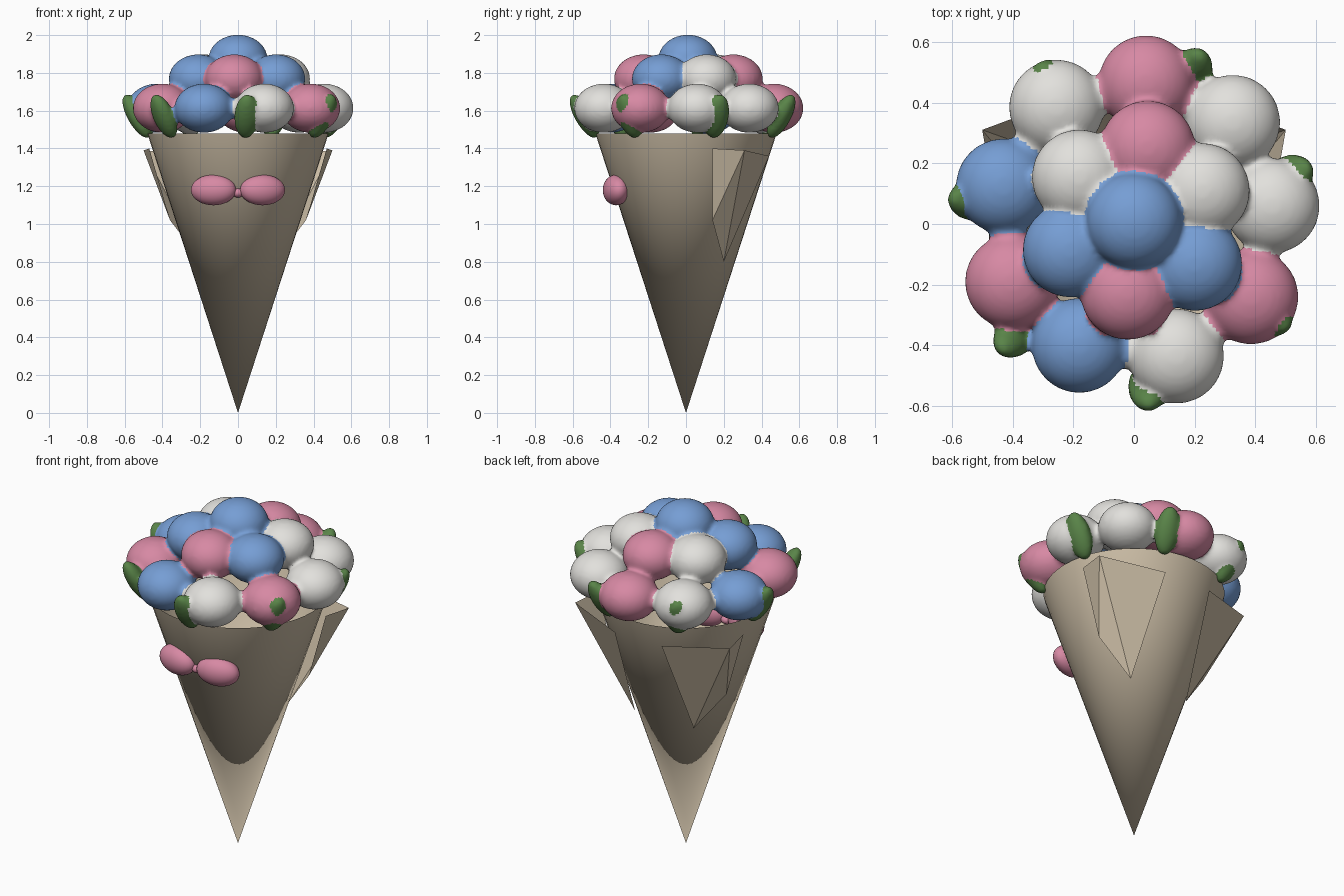
import bpy, bmesh, math
from mathutils import Vector, Matrix

if "Cube" in bpy.data.objects:
    bpy.data.objects.remove(bpy.data.objects["Cube"])


def material(name, rgb):
    m = bpy.data.materials.new(name)
    m.diffuse_color = (*rgb, 1)
    m.use_nodes = True
    m.node_tree.nodes["Principled BSDF"].inputs["Base Color"].default_value = m.diffuse_color
    return m


PAPER = material("kraft paper", (0.60, 0.51, 0.38))
BLUE = material("blue petals", (0.18, 0.34, 0.66))
PINK = material("pink petals", (0.68, 0.25, 0.37))
WHITE = material("white petals", (0.76, 0.75, 0.72))
GREEN = material("leaf green", (0.10, 0.23, 0.065))


def make_object(name, bm, mats, smooth=True):
    me = bpy.data.meshes.new(name)
    bmesh.ops.recalc_face_normals(bm, faces=bm.faces)
    bm.to_mesh(me)
    bm.free()
    for m in mats:
        me.materials.append(m)
    for p in me.polygons:
        p.use_smooth = smooth
    ob = bpy.data.objects.new(name, me)
    bpy.context.collection.objects.link(ob)
    return ob


def ellipsoid(bm, mat):
    bmesh.ops.create_uvsphere(bm, u_segments=32, v_segments=18, radius=1, matrix=mat)


# paper cone, open at the top
bm = bmesh.new()
bmesh.ops.create_cone(bm, cap_ends=False, segments=48, radius1=0, radius2=0.48, depth=1.48,
                      matrix=Matrix.Translation((0, 0, 0.74)))
bmesh.ops.remove_doubles(bm, verts=bm.verts, dist=0.0005)
make_object("paper_cone", bm, [PAPER])

# folded paper flaps on both rear sides
for side, label in ((1, "right"), (-1, "left")):
    bm = bmesh.new()
    a, m, b, t, low = [bm.verts.new((side * x, y, z)) for x, y, z in (
        (0.47, 0.14, 1.40), (0.50, 0.31, 1.39), (0.15, 0.44, 1.36),
        (0.19, 0.20, 0.80), (0.36, 0.14, 1.02))]
    bm.faces.new((a, m, low))
    bm.faces.new((m, t, low))
    bm.faces.new((m, b, t))
    make_object("paper_flap_" + label, bm, [PAPER], smooth=False)

# ribbon bow on the front
for side, label in ((1, "right"), (-1, "left")):
    bm = bmesh.new()
    ellipsoid(bm, Matrix.Translation((side * 0.13, -0.37, 1.18))
              @ Matrix.Rotation(side * 0.2, 4, 'Z')
              @ Matrix.Diagonal((0.121, 0.068, 0.081, 1)))
    make_object("bow_loop_" + label, bm, [PINK])
bm = bmesh.new()
ellipsoid(bm, Matrix.Translation((0, -0.375, 1.165)) @ Matrix.Diagonal((0.03, 0.03, 0.025, 1)))
make_object("bow_knot", bm, [PINK])

# bouquet: flower heads as (x, y, colour slot), ordered around each tier
B, P, W, G = 0, 1, 2, 3
tiers = {
    1.872: [(0.0, 0.01, B)],
    1.768: [(-0.02, -0.225, P), (0.2, -0.13, B), (0.225, 0.11, W),
            (0.045, 0.25, P), (-0.18, 0.155, W), (-0.21, -0.085, B)],
    1.613: [(0.04, 0.465, P), (0.325, 0.335, W), (0.455, 0.06, W), (0.385, -0.24, P),
            (0.14, -0.435, W), (-0.18, -0.4, B), (-0.4, -0.19, P), (-0.43, 0.125, B),
            (-0.255, 0.385, W)],
}
shapes = []   # (matrix, slot)
necks = []
for z, heads in tiers.items():
    for i, (x, y, slot) in enumerate(heads):
        shapes.append((Matrix.Translation((x, y, z)) @ Matrix.Diagonal((0.157, 0.157, 0.13, 1)), slot))
        if len(heads) > 1:      # soft joint to the next head
            nx, ny, _ = heads[(i + 1) % len(heads)]
            necks.append(Matrix.Translation(((x + nx) / 2, (y + ny) / 2, z))
                         @ Matrix.Diagonal((0.06, 0.06, 0.055, 1)))

# seven leaves leaning outward under the outer tier
for k in range(7):
    ang = math.radians(17.6 + k * 360 / 7)
    shapes.append((Matrix.Rotation(ang, 4, 'Z') @ Matrix.Translation((0.54, 0, 1.57))
                   @ Matrix.Rotation(math.radians(30), 4, 'Y')
                   @ Matrix.Diagonal((0.05, 0.065, 0.132, 1)), G))

bm = bmesh.new()
for mat, _ in shapes:
    ellipsoid(bm, mat)
for mat in necks:
    ellipsoid(bm, mat)
raw = make_object("bouquet_raw", bm, [])

# blend everything into one soft surface
rm = raw.modifiers.new("blend", 'REMESH')
rm.mode = 'VOXEL'
rm.voxel_size = 0.012
sm = raw.modifiers.new("soften", 'SMOOTH')
sm.factor = 0.5
sm.iterations = 6
dg = bpy.context.evaluated_depsgraph_get()
me = bpy.data.meshes.new_from_object(raw.evaluated_get(dg))
bpy.data.objects.remove(raw)
me.name = "flowers_and_leaves"
me.materials.clear()
for m in (BLUE, PINK, WHITE, GREEN):
    me.materials.append(m)

# each face takes the colour of the nearest flower or leaf
inverse = [(mat.inverted(), slot) for mat, slot in shapes]
for p in me.polygons:
    c = Vector(p.center)
    p.material_index = min(inverse, key=lambda s: (s[0] @ c).length_squared)[1]
    p.use_smooth = True
bpy.context.collection.objects.link(bpy.data.objects.new("flowers_and_leaves", me))
